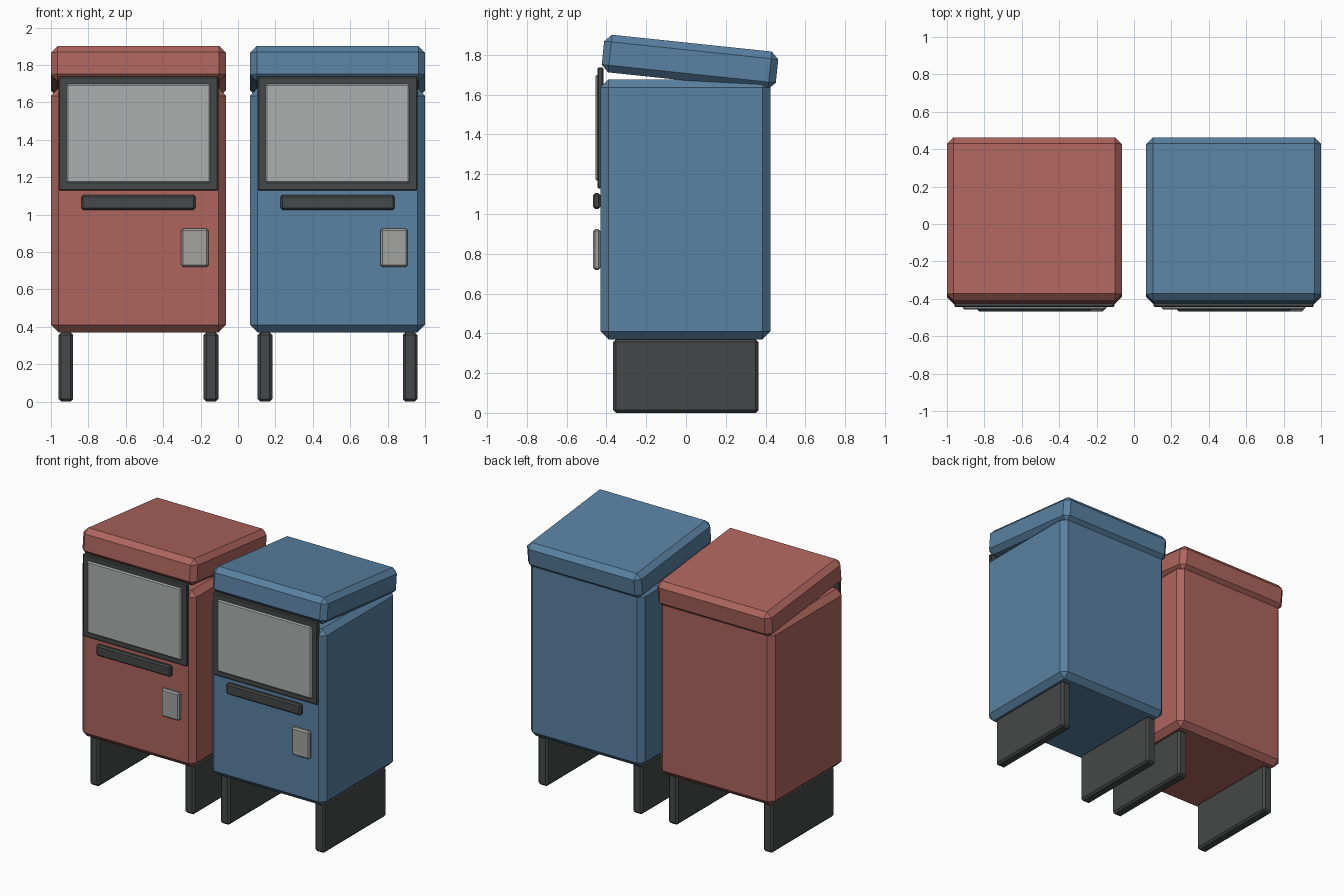
import bpy, bmesh
from math import radians
from mathutils import Matrix

if "Cube" in bpy.data.objects:
    bpy.data.objects.remove(bpy.data.objects["Cube"])


def material(name, rgb):
    m = bpy.data.materials.new(name)
    m.diffuse_color = (*rgb, 1)
    m.use_nodes = True
    m.node_tree.nodes["Principled BSDF"].inputs["Base Color"].default_value = m.diffuse_color
    return m


RED = material("red_paint", (0.42, 0.13, 0.11))
BLUE = material("blue_paint", (0.10, 0.22, 0.36))
DARK = material("dark_metal", (0.06, 0.065, 0.065))
GLASS = material("window_grey", (0.42, 0.43, 0.43))
STEEL = material("steel_grey", (0.36, 0.36, 0.35))


def box(name, center, size, chamfer, mat, tilt=0):
    """Box with single-segment chamfered edges, tilted about x."""
    bm = bmesh.new()
    bmesh.ops.create_cube(bm, size=1, matrix=Matrix.Diagonal((*size, 1)))
    bmesh.ops.bevel(bm, geom=bm.edges[:], offset=chamfer, segments=1,
                    affect='EDGES', profile=0.5)
    mesh = bpy.data.meshes.new(name)
    bm.to_mesh(mesh)
    bm.free()
    mesh.materials.append(mat)
    ob = bpy.data.objects.new(name, mesh)
    ob.location = center
    ob.rotation_euler.x = radians(tilt)
    bpy.context.collection.objects.link(ob)
    return ob


def news_box(prefix, x, paint):
    # cabinet and sloping lid
    box(prefix + "_cabinet", (x, -0.003, 1.0225), (0.935, 0.855, 1.305), 0.04, paint)
    box(prefix + "_lid", (x, 0.02, 1.764), (0.935, 0.88, 0.19), 0.036, paint, tilt=-6)
    # slab legs
    for side, s in (("left", -1), ("right", 1)):
        box(f"{prefix}_{side}_leg", (x + s * 0.388, -0.001, 0.185),
            (0.078, 0.73, 0.37), 0.014, DARK)
    # window frame and pane
    box(prefix + "_window_frame", (x, -0.43, 1.433), (0.855, 0.03, 0.608), 0.006, DARK)
    box(prefix + "_window_pane", (x, -0.445, 1.433), (0.77, 0.022, 0.53), 0.008, GLASS)
    # pull handle and coin plate
    box(prefix + "_pull_handle", (x, -0.449, 1.065), (0.61, 0.036, 0.08), 0.01, DARK)
    box(prefix + "_coin_plate", (x + 0.302, -0.449, 0.822), (0.146, 0.036, 0.205), 0.01, STEEL)


news_box("red", -0.5325, RED)
news_box("blue", 0.5325, BLUE)
